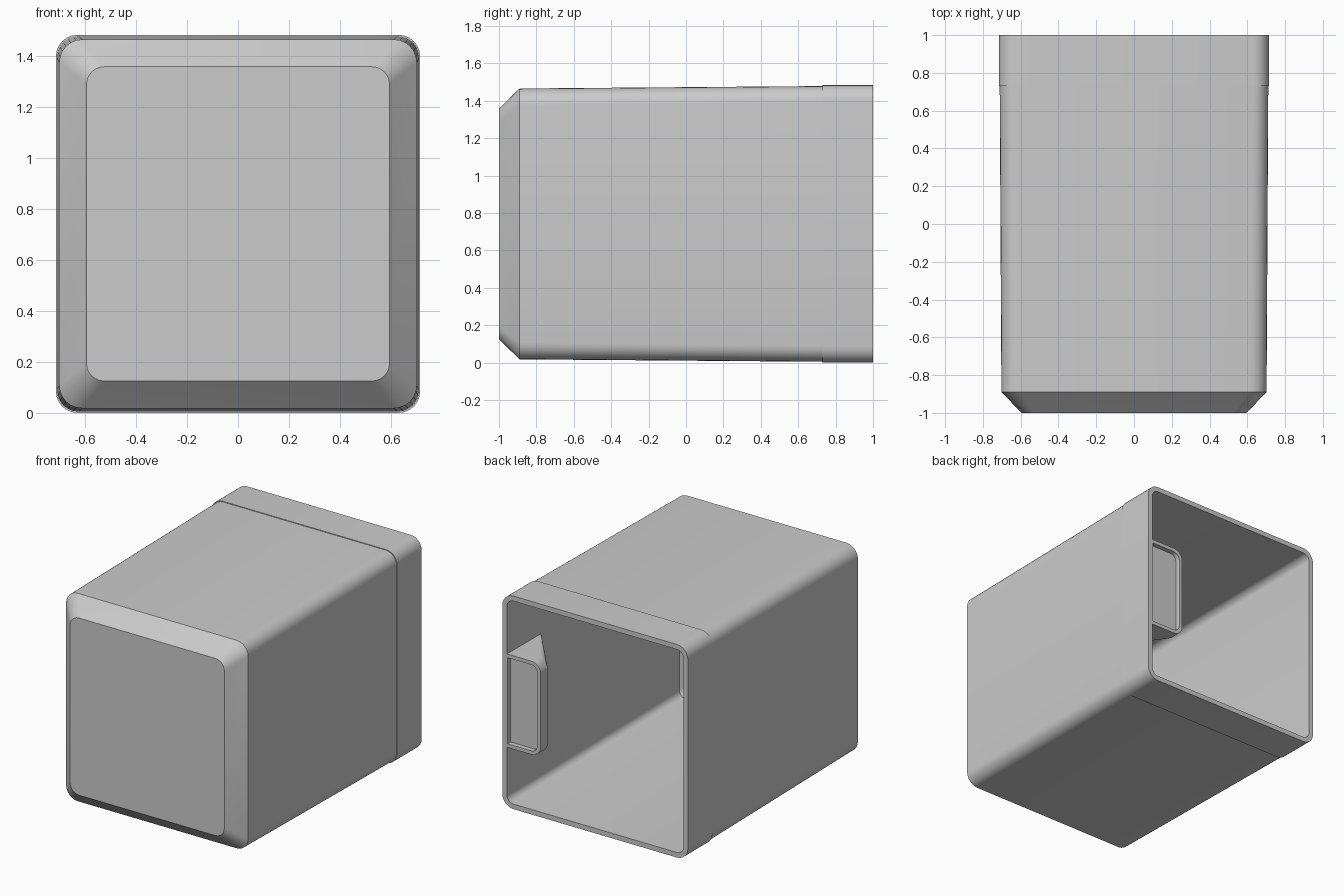
import bpy, bmesh, math

cube = bpy.data.objects.get("Cube")
if cube:
    bpy.data.objects.remove(cube)

grey = bpy.data.materials.new("plain grey")
grey.use_nodes = True
COLOR = (0.6, 0.6, 0.6, 1)
grey.diffuse_color = COLOR
grey.node_tree.nodes["Principled BSDF"].inputs["Base Color"].default_value = COLOR

SEG = 6  # steps per rounded corner


def ring(y, x0, x1, z0, z1, r_left, r_right=None):
    """Rounded rectangle in the xz plane; separate radii for the x0 and x1 sides."""
    if r_right is None:
        r_right = r_left
    corners = [(x1 - r_right, z1 - r_right, r_right, 0),
               (x0 + r_left, z1 - r_left, r_left, 1),
               (x0 + r_left, z0 + r_left, r_left, 2),
               (x1 - r_right, z0 + r_right, r_right, 3)]
    points = []
    for cx, cz, r, quarter in corners:
        for i in range(SEG + 1):
            a = math.pi / 2 * (quarter + i / SEG)
            points.append((cx + r * math.cos(a), y, cz + r * math.sin(a)))
    return points


def loft(name, rings):
    """Skin consecutive rings and cap both ends."""
    bm = bmesh.new()
    loops = [[bm.verts.new(p) for p in pts] for pts in rings]
    for a, b in zip(loops, loops[1:]):
        n = len(a)
        for i in range(n):
            j = (i + 1) % n
            bm.faces.new((a[i], a[j], b[j], b[i]))
    bm.faces.new(loops[0])
    bm.faces.new(loops[-1])
    bmesh.ops.recalc_face_normals(bm, faces=bm.faces)
    mesh = bpy.data.meshes.new(name)
    bm.to_mesh(mesh)
    bm.free()
    mesh.materials.append(grey)
    obj = bpy.data.objects.new(name, mesh)
    bpy.context.collection.objects.link(obj)
    bpy.ops.object.select_all(action="DESELECT")
    obj.select_set(True)
    bpy.context.view_layer.objects.active = obj
    bpy.ops.object.shade_smooth_by_angle(angle=math.radians(30))
    return obj


MID = 0.742  # height of the centre line


def section(y, half_w, half_h, r):
    return ring(y, -half_w, half_w, MID - half_h, MID + half_h, r)


# Hollow housing: chamfered front, tapered body, raised collar, open back
loft("housing", [
    section(-1.0, 0.595, 0.617, 0.07),
    section(-0.89, 0.702, 0.724, 0.09),
    section(0.73, 0.711, 0.737, 0.085),
    section(0.73, 0.715, 0.742, 0.085),
    section(1.0, 0.715, 0.742, 0.085),
    section(1.0, 0.68, 0.707, 0.05),
    section(-0.88, 0.668, 0.69, 0.05),
    section(-0.97, 0.58, 0.602, 0.045),
])

# Wedge-shaped catch on the inside of the left wall, with a shallow pocket
LOW, HIGH, WALL = MID - 0.325, MID + 0.325, 0.69
RIM = 0.025
loft("inner_catch", [
    ring(0.62, 0.684, WALL, LOW, HIGH, 0.002, 0.001),
    ring(0.92, 0.42, WALL, LOW, HIGH, 0.07, 0.001),
    ring(0.999, 0.42, WALL, LOW, HIGH, 0.07, 0.001),
    ring(0.999, 0.42 + RIM, 0.675, LOW + RIM, HIGH - RIM, 0.05, 0.001),
    ring(0.965, 0.42 + RIM, 0.675, LOW + RIM, HIGH - RIM, 0.05, 0.001),
])
